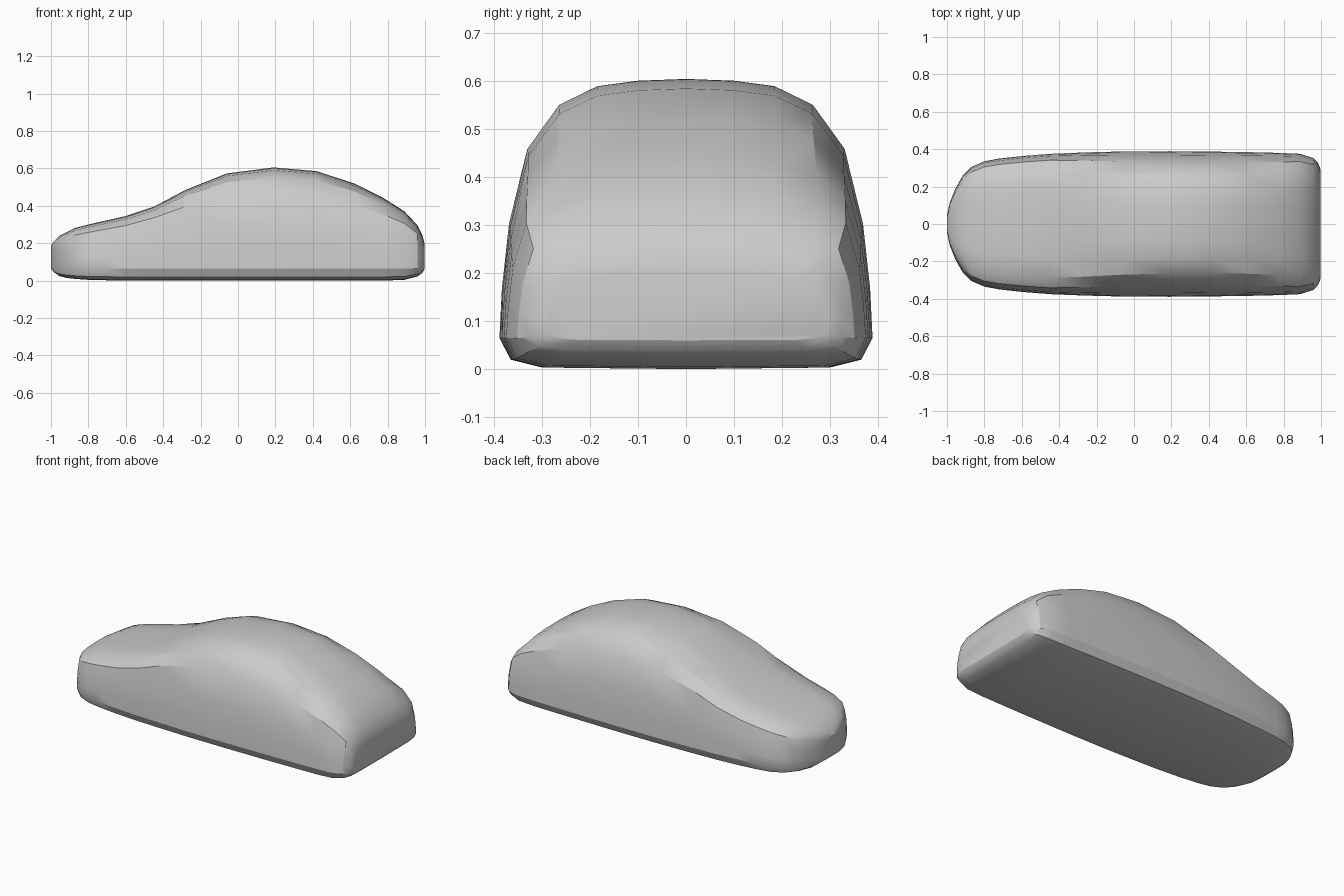
import bpy, bmesh

# Stations along the body: x, half width, underside z, rim z, top z, boxiness
STATIONS = [
    (-1.00, 0.045, 0.065, 0.08, 0.185, 1.0),
    (-0.985, 0.115, 0.045, 0.07, 0.210, 1.0),
    (-0.955, 0.19, 0.024, 0.065, 0.240, 1.0),
    (-0.915, 0.26, 0.014, 0.065, 0.260, 1.0),
    (-0.87, 0.305, 0.009, 0.065, 0.282, 1.0),
    (-0.80, 0.335, 0.004, 0.065, 0.300, 1.0),
    (-0.72, 0.350, 0.002, 0.065, 0.318, 1.0),
    (-0.60, 0.363, 0.000, 0.065, 0.345, 1.0),
    (-0.45, 0.375, 0.000, 0.065, 0.395, 1.0),
    (-0.28, 0.382, 0.000, 0.065, 0.485, 0.65),
    (-0.06, 0.388, 0.000, 0.065, 0.573, 0.2),
    (0.19, 0.389, 0.000, 0.065, 0.605, 0.0),
    (0.42, 0.387, 0.000, 0.065, 0.585, 0.0),
    (0.62, 0.384, 0.000, 0.065, 0.520, 0.15),
    (0.78, 0.380, 0.000, 0.065, 0.440, 0.4),
    (0.89, 0.375, 0.004, 0.065, 0.370, 0.65),
    (0.96, 0.352, 0.022, 0.065, 0.295, 0.9),
    (0.985, 0.325, 0.040, 0.066, 0.245, 1.0),
    (0.997, 0.295, 0.060, 0.075, 0.200, 1.0),
]
# Upper half section as (side, height) fractions: rounded cabin and boxy bonnet
ROUND = [(.987, .19), (.949, .44), (.85, .73), (.68, .90), (.474, .972), (.256, .993), (0, 1)]
BOXY = [(.99, .22), (.97, .50), (.91, .82), (.77, .94), (.49, .982), (.256, .995), (0, 1)]


def section(x, w, zb, zr, zt, b):
    half = [(0, zb), (.77 * w, zb + .05 * (zr - zb)), (.94 * w, zb + .3 * (zr - zb)), (w, zr)]
    for (y0, f0), (y1, f1) in zip(ROUND, BOXY):
        half.append((w * (y0 + (y1 - y0) * b), zr + (zt - zr) * (f0 + (f1 - f0) * b)))
    ring = half + [(-y, z) for y, z in reversed(half[1:-1])]
    return [(x, y, z) for y, z in ring]


# Loft the car body through all sections and cap both ends
bm = bmesh.new()
rings = [[bm.verts.new(p) for p in section(*s)] for s in STATIONS]
n = len(rings[0])
for a, c in zip(rings, rings[1:]):
    for i in range(n):
        j = (i + 1) % n
        bm.faces.new((a[i], a[j], c[j], c[i]))
bm.faces.new(rings[0])
bm.faces.new(rings[-1])
bmesh.ops.recalc_face_normals(bm, faces=bm.faces)
mesh = bpy.data.meshes.new("car_body")
bm.to_mesh(mesh)
bm.free()
body = bpy.data.objects.new("car_body", mesh)
bpy.context.collection.objects.link(body)
bpy.context.view_layer.objects.active = body
body.select_set(True)
bpy.ops.object.shade_smooth_by_angle(angle=0.5)
